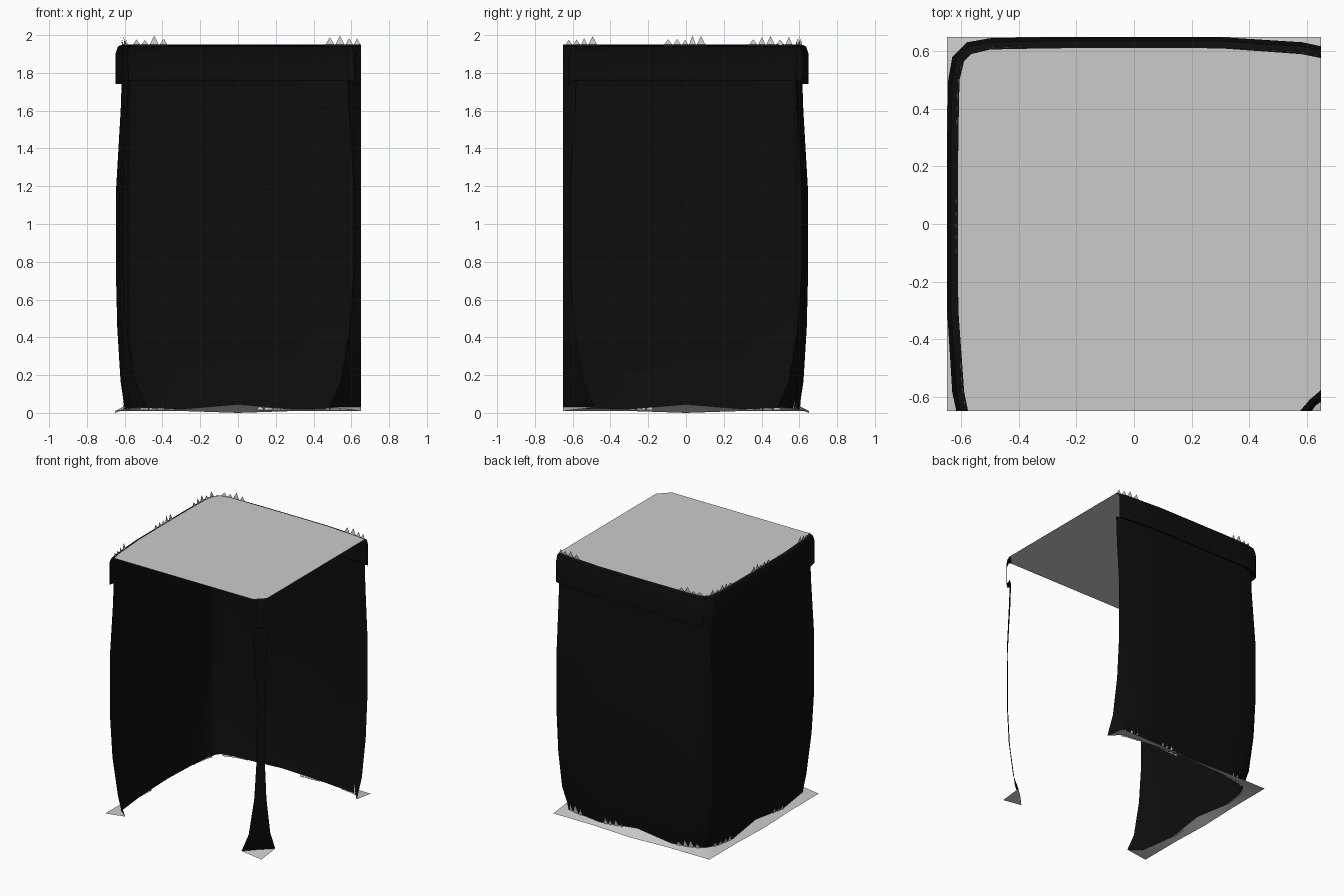
import bpy, random
from mathutils import Vector

if "Cube" in bpy.data.objects:
    bpy.data.objects.remove(bpy.data.objects["Cube"])

random.seed(4)
TOP = 1.95
H = 0.65


def mesh_object(name, verts, faces, mat=None, smooth=True):
    me = bpy.data.meshes.new(name)
    me.from_pydata(verts, [], faces)
    me.update()
    ob = bpy.data.objects.new(name, me)
    bpy.context.collection.objects.link(ob)
    if mat:
        me.materials.append(mat)
    if smooth:
        bpy.ops.object.select_all(action='DESELECT')
        ob.select_set(True)
        bpy.context.view_layer.objects.active = ob
        bpy.ops.object.shade_smooth_by_angle()
    return ob


def whole(half):
    """Mirror the left side across the back-left diagonal to get the back side."""
    return half + [(-y, -x) for x, y in reversed(half)]


def blend(a, b, f):
    return [(p[0] + (q[0] - p[0]) * f, p[1] + (q[1] - p[1]) * f) for p, q in zip(a, b)]


def loft(name, rows, mat):
    n = len(rows[0])
    verts = [v for r in rows for v in r]
    faces = [(r * n + i, r * n + i + 1, (r + 1) * n + i + 1, (r + 1) * n + i)
             for r in range(len(rows) - 1) for i in range(n - 1)]
    return mesh_object(name, verts, faces, mat)


rock = bpy.data.materials.new("dark_rock")
rock.diffuse_color = (0.004, 0.004, 0.004, 1)
rock.use_nodes = True
rock.node_tree.nodes["Principled BSDF"].inputs["Base Color"].default_value = rock.diffuse_color

# Plan outlines of the cliff: plateau edge, overhanging lip, foot
inner = whole([(-.576, -H), (-.59, -.58), (-.61, -.3), (-.612, 0), (-.61, .3), (-.606, .5), (-.59, .565)])
lip = whole([(-.617, -H), (-.631, -.585), (-.649, -.3), (-.649, 0), (-.649, .3), (-.645, .5), (-.631, .58)])
foot = whole([(-.485, -H), (-.565, -.58), (-.6, -.3), (-.58, 0), (-.6, .3), (-.58, .45), (-.55, .53)])
foot_z = [.03, .025, .02, .045, .02, .025, .03]
foot_z += foot_z[::-1]

# Profile: height, blend target, blend amount
profile = [(TOP, inner, 1), (1.94, inner, .35), (1.9, inner, 0), (1.74, inner, 0),
           (1.76, inner, .9), (1.6, inner, .75), (1.2, inner, .12), (.75, foot, .05),
           (.45, foot, .2), (.17, foot, .55), (0, foot, 1)]

# Outer cliff along the left and back
rows = []
for z, target, f in profile:
    pts = blend(lip, target, f)
    rows.append([(x, y, z if z else foot_z[i]) for i, (x, y) in enumerate(pts)])
loft("outer_cliff", rows, rock)

# Inside corner of the cliff at the front right
rows = []
for z, target, f in profile:
    a = -blend(lip, target, f)[0][0]
    m = (a + H) / 2 - .003
    z = z if z else foot_z[0]
    rows.append([(H, -a, z), (m, -m, z), (a, -H, z)])
loft("inside_corner_cliff", rows, rock)

# Plateau on top
a = -inner[0][0]
m = (a + H) / 2 - .003
outline = inner + [(H, -a), (m, -m), (a, -H)]
mesh_object("plateau", [(x, y, TOP) for x, y in reversed(outline)],
            [tuple(range(len(outline)))], smooth=False)

# Lower ground strip around the foot
half = len(foot) // 2
edge = [(-H, y) if i < half else (x, H) for i, (x, y) in enumerate(foot)]
n = len(foot)
verts = [(x, y, foot_z[i]) for i, (x, y) in enumerate(foot)]
verts += [(x, y, 0 if i in (3, n - 4) else .01) for i, (x, y) in enumerate(edge)]
verts.append((-H, H, .01))
faces = []
for i in range(n - 1):
    if i == half - 1:
        faces += [(i, n + i, 2 * n), (i, 2 * n, i + 1), (i + 1, 2 * n, n + i + 1)]
    else:
        faces.append((i, n + i, n + i + 1, i + 1))
mesh_object("lower_ground", [v for v in verts], [f[::-1] for f in faces])

# Ground patch in the front right corner
b = -foot[0][0]
m = (b + H) / 2 - .003
mesh_object("corner_ground", [(b, -H, .03), (H, -H, .01), (H, -b, .03), (m, -m, .03)],
            [(0, 1, 2, 3)], smooth=False)


# Grass blades: spans run along one side, s in the range -0.65 to 0.65
def grass(name, path, spans, z0, z1, lean):
    def at(side, s):
        pts = path[:half] if side == 'left' else path[half:]
        k = 1 if side == 'left' else 0
        for p, q in zip(pts, pts[1:]):
            if p[k] <= s <= q[k]:
                t = (s - p[k]) / (q[k] - p[k])
                return Vector(p).lerp(Vector(q), t)
        return Vector(pts[0] if s < pts[0][k] else pts[-1])
    verts, faces = [], []
    for side, s0, s1 in spans:
        out = Vector((-1, 0)) if side == 'left' else Vector((0, 1))
        s = s0
        while s < s1:
            w = random.uniform(.035, .055)
            p, q = at(side, s), at(side, s + w)
            tip = (p + q) / 2 + out * lean
            k = len(verts)
            verts += [(*(p + out * .004), z0), (*(q + out * .004), z0),
                      (*tip, random.uniform((z0 + z1) / 2, z1))]
            faces.append((k, k + 2, k + 1))
            s += w
    mesh_object(name, verts, faces, smooth=False)


grass("rim_grass", inner,
      [('left', -.64, -.5), ('left', -.12, .1), ('left', .33, .55),
       ('back', -.56, -.4), ('back', .46, .62)], TOP - .005, 2.0, .01)
grass("foot_grass", foot,
      [('left', -.3, -.2), ('left', .32, .5), ('back', -.52, -.36),
       ('back', .1, .25), ('back', .45, .58)], .015, .085, .015)
